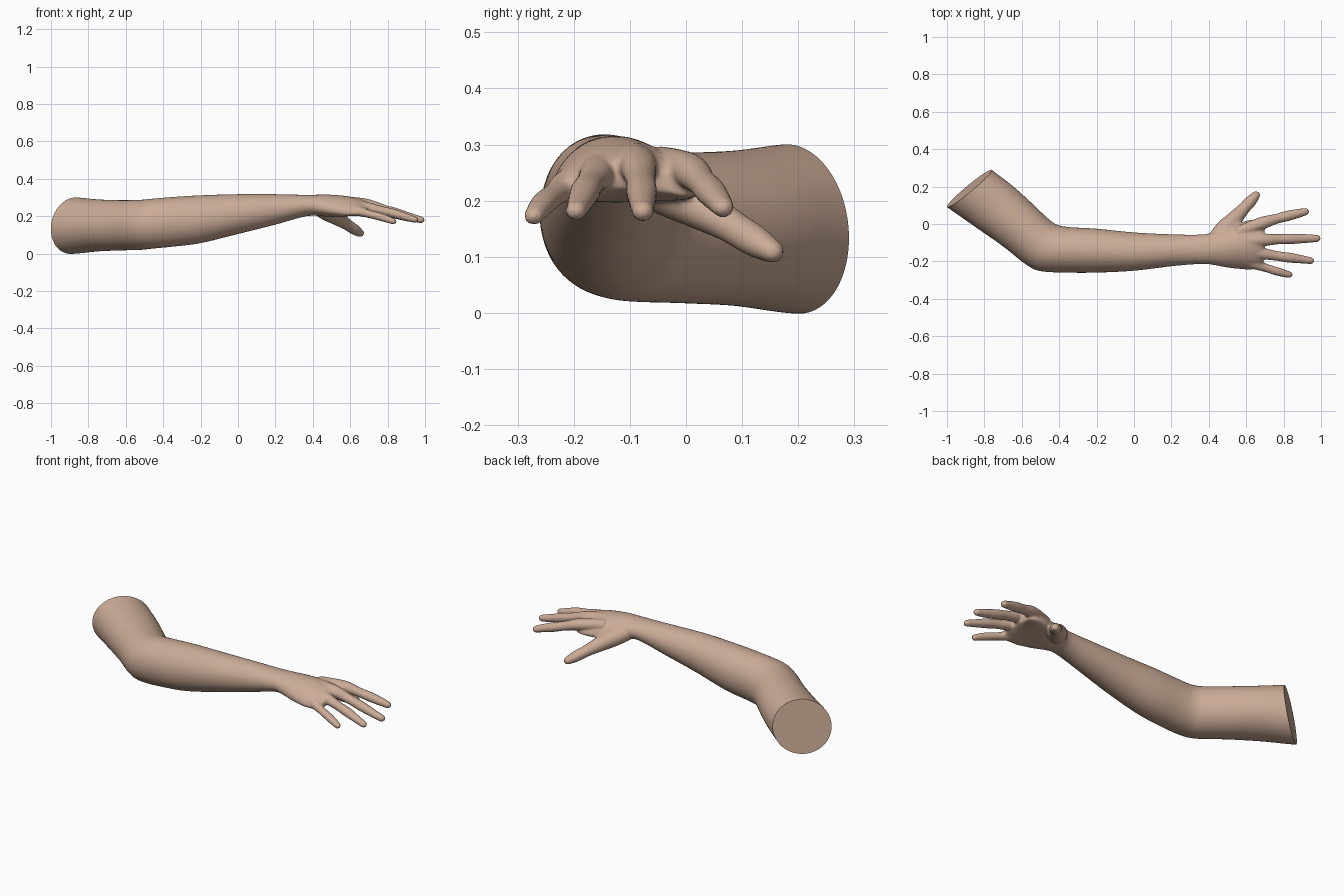
import bpy, bmesh, math
from mathutils import Vector

if "Cube" in bpy.data.objects:
    bpy.data.objects.remove(bpy.data.objects["Cube"])

# Arm sections: inner edge x,y / outer edge x,y / top z, bottom z
ARM = [(-.88, .39, -1.12, .175, .305, -.004), (-.76, .29, -1.0, .09, .302, -.001),
       (-.65, .205, -.85, -.015, .29, .012), (-.55, .115, -.70, -.12, .286, .017),
       (-.46, .03, -.58, -.215, .288, .02), (-.41, -.004, -.50, -.252, .294, .027),
       (-.34, -.017, -.36, -.26, .303, .037), (-.2, -.025, -.2, -.26, .312, .056),
       (0, -.045, 0, -.25, .318, .105), (.2, -.055, .2, -.226, .318, .155),
       (.33, -.057, .33, -.215, .315, .192), (.40, -.05, .40, -.215, .315, .203),
       (.5, -.015, .5, -.233, .315, .197), (.6, .018, .6, -.243, .305, .203),
       (.67, .022, .66, -.24, .288, .212), (.70, .005, .69, -.23, .272, .222)]

# Finger paths: x, y, z, radius
FINGERS = {
    "index": [(.55, -.045, .270, .03), (.68, .003, .255, .034), (.76, .027, .234, .027),
              (.82, .043, .217, .028), (.88, .057, .2, .024), (.917, .066, .188, .020)],
    "middle": [(.55, -.095, .280, .03), (.68, -.086, .264, .034), (.78, -.081, .237, .027),
               (.85, -.079, .217, .028), (.92, -.078, .196, .024), (.978, -.077, .181, .020)],
    "ring": [(.55, -.14, .270, .028), (.67, -.156, .251, .032), (.76, -.17, .232, .026),
             (.83, -.18, .216, .027), (.89, -.188, .198, .023), (.945, -.196, .182, .019)],
    "little": [(.55, -.19, .245, .027), (.64, -.212, .228, .029), (.70, -.233, .212, .023),
               (.76, -.252, .197, .023), (.80, -.263, .184, .021), (.83, -.271, .173, .018)],
    "thumb": [(.42, -.10, .245, .04), (.48, -.035, .222, .052), (.54, .03, .185, .042),
              (.585, .08, .155, .033), (.625, .123, .128, .031), (.652, .153, .110, .023)],
}


def smooth_rows(rows, steps):
    """Catmull-Rom interpolation of rows of numbers"""
    out = []
    for i in range(len(rows) - 1):
        a, b, c, d = (rows[max(0, min(len(rows) - 1, i + k))] for k in (-1, 0, 1, 2))
        for s in range(steps):
            t = s / steps
            out.append([.5 * (2*q + (r-p)*t + (2*p-5*q+4*r-w)*t*t + (3*q-p-3*r+w)*t**3)
                        for p, q, r, w in zip(a, b, c, d)])
    return out + [list(rows[-1])]


def loft(bm, rings):
    loops = [[bm.verts.new(p) for p in ring] for ring in rings]
    n = len(loops[0])
    for a, b in zip(loops, loops[1:]):
        for i in range(n):
            bm.faces.new((a[i], a[(i+1) % n], b[(i+1) % n], b[i]))
    bm.faces.new(loops[0][::-1])
    bm.faces.new(loops[-1])


def arm_ring(row, n=48):
    ax, ay, bx, by, top, bot = row
    arch = .035 * max(0, min(1, ((ax + bx)/2 - .38) / .2))   # knuckle arch of the hand
    ring = []
    for i in range(n):
        c, s = math.cos(2*math.pi*i/n), math.sin(2*math.pi*i/n)
        ring.append(((ax+bx)/2 + (ax-bx)/2*c, (ay+by)/2 + (ay-by)/2*c,
                     (top+bot)/2 + (top-bot)/2*s - arch*c*c))
    return ring


def add_finger(bm, rows):
    path = smooth_rows(rows, 6)
    # rounded tip
    p, q = Vector(path[-2][:3]), Vector(path[-1][:3])
    d, r = (q - p).normalized(), path[-1][3]
    for k in range(1, 7):
        a = k / 6 * math.radians(82)
        path.append([*(q + d * r * math.sin(a)), r * math.cos(a)])
    rings = []
    for i, row in enumerate(path):
        t = Vector(path[min(i+1, len(path)-1)][:3]) - Vector(path[max(i-1, 0)][:3])
        u = Vector((0, 0, 1)).cross(t).normalized()
        v = t.cross(u).normalized()
        rings.append([Vector(row[:3]) + row[3] * (u*math.cos(2*math.pi*j/24) + v*.92*math.sin(2*math.pi*j/24))
                      for j in range(24)])
    loft(bm, rings)


# Arm, palm and fingers as overlapping solids
bm = bmesh.new()
loft(bm, [arm_ring(r) for r in smooth_rows(ARM, 5)])
for rows in FINGERS.values():
    add_finger(bm, rows)
bmesh.ops.recalc_face_normals(bm, faces=bm.faces)
mesh = bpy.data.meshes.new("arm")
bm.to_mesh(mesh)
bm.free()
arm = bpy.data.objects.new("arm", mesh)
bpy.context.collection.objects.link(arm)

# Fuse into one skin
rm = arm.modifiers.new("fuse", 'REMESH')
rm.mode = 'VOXEL'
rm.voxel_size = .0055
sm = arm.modifiers.new("soften", 'SMOOTH')
sm.factor, sm.iterations = .5, 10
dg = bpy.context.evaluated_depsgraph_get()
skin = bpy.data.meshes.new_from_object(arm.evaluated_get(dg))
arm.modifiers.clear()
arm.data = skin

# Flat cut at the upper arm
bm = bmesh.new()
bm.from_mesh(skin)
cut = bmesh.ops.bisect_plane(bm, geom=bm.verts[:] + bm.edges[:] + bm.faces[:],
                             plane_co=(-.88, .19, .15), plane_no=(-.06, .072, .011), clear_outer=True)
edges = [e for e in cut["geom_cut"] if isinstance(e, bmesh.types.BMEdge)]
bmesh.ops.holes_fill(bm, edges=edges, sides=0)
bm.to_mesh(skin)
bm.free()

mat = bpy.data.materials.new("skin tan")
mat.diffuse_color = (.60, .41, .31, 1)
mat.use_nodes = True
mat.node_tree.nodes["Principled BSDF"].inputs["Base Color"].default_value = mat.diffuse_color
skin.materials.clear()
skin.materials.append(mat)
bpy.context.view_layer.objects.active = arm
arm.select_set(True)
bpy.ops.object.shade_smooth_by_angle(angle=math.radians(40))
